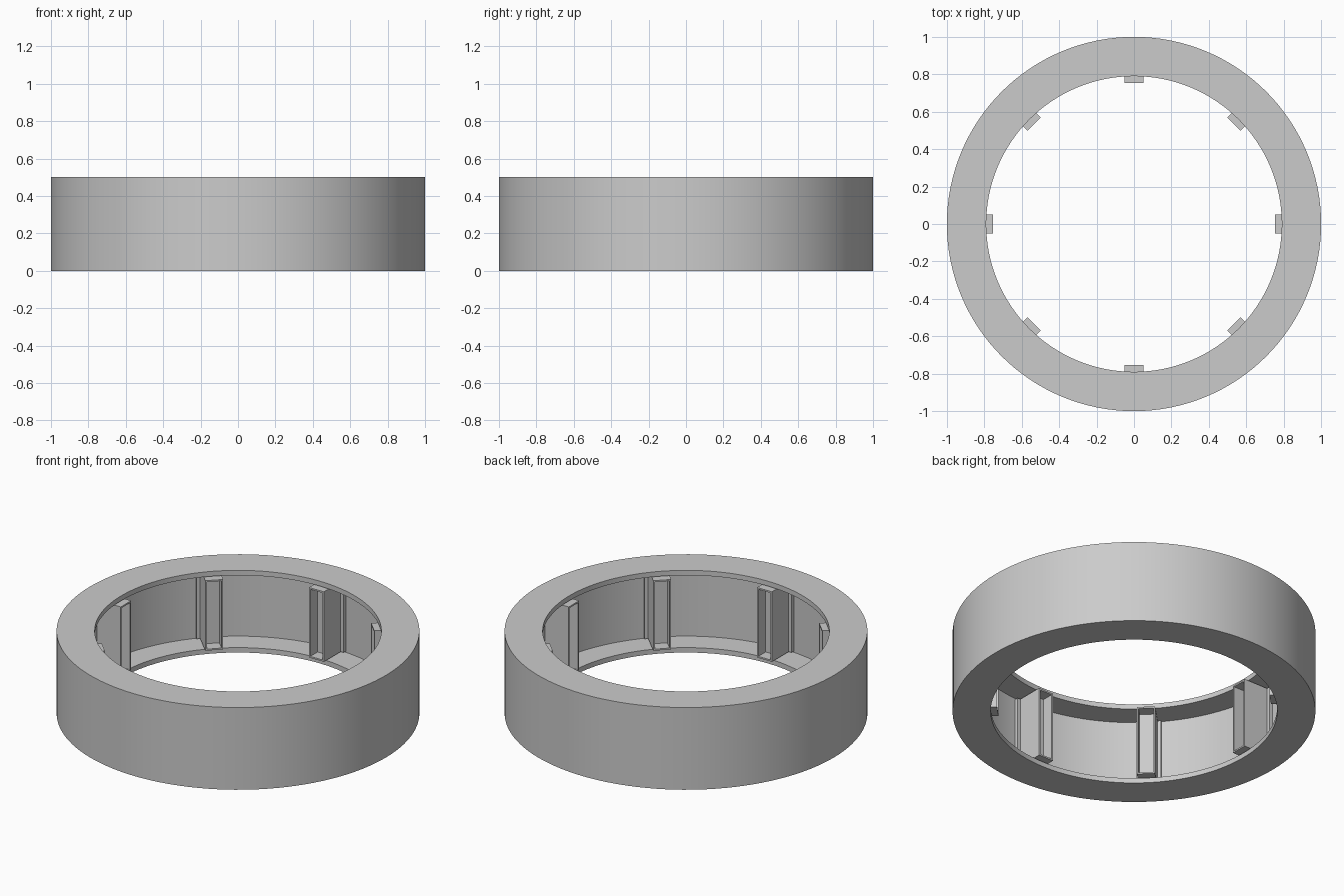
import bpy, bmesh, math
from mathutils import Matrix, Vector

if "Cube" in bpy.data.objects:
    bpy.data.objects.remove(bpy.data.objects["Cube"], do_unlink=True)

grey = bpy.data.materials.new("plain grey")
grey.use_nodes = True
grey.diffuse_color = (0.6, 0.6, 0.6, 1)
grey.node_tree.nodes["Principled BSDF"].inputs["Base Color"].default_value = (0.6, 0.6, 0.6, 1)

HEIGHT, LIP = 0.5, 0.03
OUTER, HOLE, CHANNEL = 1.0, 0.79, 0.94


def add_object(name, bm):
    bmesh.ops.recalc_face_normals(bm, faces=bm.faces)
    mesh = bpy.data.meshes.new(name)
    bm.to_mesh(mesh)
    bm.free()
    mesh.materials.append(grey)
    obj = bpy.data.objects.new(name, mesh)
    bpy.context.collection.objects.link(obj)
    return obj


def box(bm, x0, x1, half_width, z0, z1):
    size = Matrix.Diagonal((x1 - x0, 2 * half_width, z1 - z0, 1))
    place = Matrix.Translation(((x0 + x1) / 2, 0, (z0 + z1) / 2))
    return bmesh.ops.create_cube(bm, size=1, matrix=place @ size)["verts"]


# Ring: outer wall with a lip at top and bottom around an inner channel
profile = [(OUTER, 0), (OUTER, HEIGHT), (HOLE, HEIGHT), (HOLE, HEIGHT - LIP),
           (CHANNEL, HEIGHT - LIP), (CHANNEL, LIP), (HOLE, LIP), (HOLE, 0)]
bm = bmesh.new()
verts = [bm.verts.new((r, 0, z)) for r, z in profile]
edges = [bm.edges.new((verts[i - 1], verts[i])) for i in range(len(verts))]
bmesh.ops.spin(bm, geom=verts + edges, cent=(0, 0, 0), axis=(0, 0, 1),
               angle=math.tau, steps=128)
bmesh.ops.remove_doubles(bm, verts=bm.verts, dist=0.0001)
ring = add_object("ring", bm)
bpy.ops.object.select_all(action="DESELECT")
ring.select_set(True)
bpy.context.view_layer.objects.active = ring
bpy.ops.object.shade_smooth_by_angle(angle=math.radians(30))

# Brackets: a block with a recessed inner face, on a wider plate at the channel wall
BOTTOM, TOP = 0.037, HEIGHT - 0.037
for i in range(8):
    bm = bmesh.new()
    box(bm, 0.754, 0.916, 0.05, BOTTOM, TOP)
    inner = min(bm.faces, key=lambda f: f.calc_center_median().x)
    bmesh.ops.inset_region(bm, faces=[inner], thickness=0.013)
    recess = bmesh.ops.extrude_face_region(bm, geom=[inner])
    moved = [v for v in recess["geom"] if isinstance(v, bmesh.types.BMVert)]
    bmesh.ops.translate(bm, verts=moved, vec=Vector((0.07, 0, 0)))
    if inner.is_valid:
        bmesh.ops.delete(bm, geom=[inner], context="FACES_ONLY")
    box(bm, 0.915, 0.945, 0.07, BOTTOM, TOP)
    bracket = add_object(f"bracket_{i + 1}", bm)
    bracket.rotation_euler.z = i * math.tau / 8
